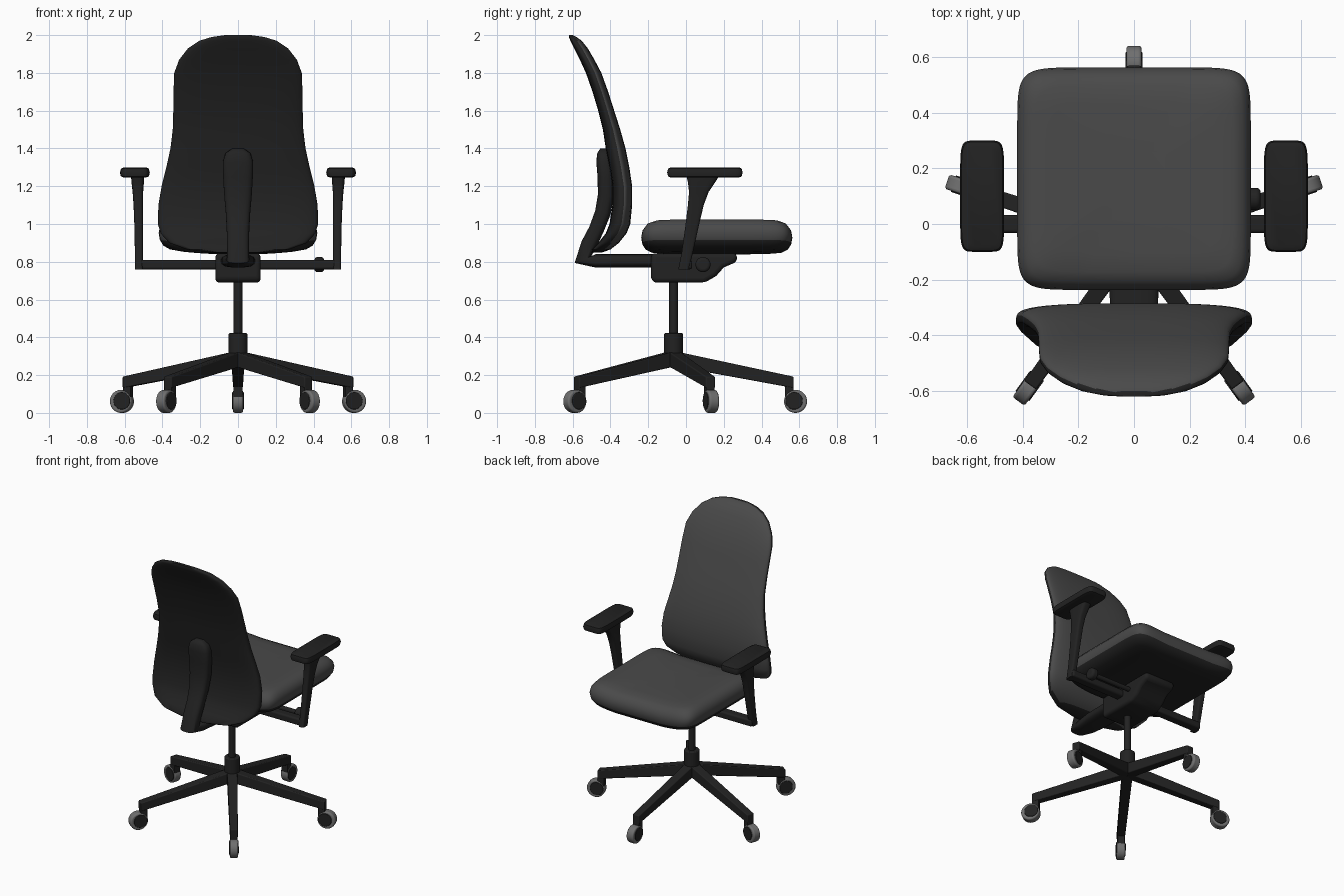
import bpy, bmesh, math
from mathutils import Matrix, Vector

if "Cube" in bpy.data.objects:
    bpy.data.objects.remove(bpy.data.objects["Cube"])


def material(name, v):
    m = bpy.data.materials.new(name)
    m.diffuse_color = (v, v, v, 1)
    m.use_nodes = True
    m.node_tree.nodes["Principled BSDF"].inputs["Base Color"].default_value = m.diffuse_color
    return m


FABRIC = material("grey fabric", 0.068)
PLASTIC = material("black plastic", 0.016)
WHEEL = material("wheel grey", 0.16)


def finish(name, bm, mats, rule=None, bevel=0.0, angle=40):
    bmesh.ops.recalc_face_normals(bm, faces=bm.faces)
    if rule:
        for f in bm.faces:
            f.material_index = rule(f)
    me = bpy.data.meshes.new(name)
    bm.to_mesh(me)
    bm.free()
    for m in mats:
        me.materials.append(m)
    ob = bpy.data.objects.new(name, me)
    bpy.context.collection.objects.link(ob)
    if bevel:
        mod = ob.modifiers.new("bevel", 'BEVEL')
        mod.width = bevel
        mod.segments = 4
        mod.limit_method = 'ANGLE'
    bpy.ops.object.select_all(action='DESELECT')
    ob.select_set(True)
    bpy.context.view_layer.objects.active = ob
    bpy.ops.object.shade_smooth_by_angle(angle=math.radians(angle))
    return ob


def loft(name, rings, mats, rule=None, bevel=0.0, mat=None, angle=40):
    """Skin a list of closed rings and cap both ends."""
    bm = bmesh.new()
    vs = [[bm.verts.new(p) for p in r] for r in rings]
    n = len(vs[0])
    for a, b in zip(vs, vs[1:]):
        for i in range(n):
            bm.faces.new((a[i], a[(i + 1) % n], b[(i + 1) % n], b[i]))
    bm.faces.new(vs[0])
    bm.faces.new(vs[-1])
    if mat:
        bm.transform(mat)
    return finish(name, bm, mats, rule, bevel, angle)


def oval(a, b, p=2.0, n=32):
    """Superellipse outline: p = 2 is an ellipse, larger is boxier."""
    out = []
    for i in range(n):
        t = 2 * math.pi * (i + 0.5) / n
        c, s = math.cos(t), math.sin(t)
        out.append((math.copysign(abs(c) ** (2 / p), c) * a,
                    math.copysign(abs(s) ** (2 / p), s) * b))
    return out


def rect(x, cz, hw, hh):
    return [(x, -hw, cz - hh), (x, hw, cz - hh), (x, hw, cz + hh), (x, -hw, cz + hh)]


def box(name, lo, hi, mats, bevel=0.0, mat=None):
    cz, hh = (lo[2] + hi[2]) / 2, (hi[2] - lo[2]) / 2
    rings = [[(x, y, z) for y, z in ((lo[1], lo[2]), (hi[1], lo[2]), (hi[1], hi[2]), (lo[1], hi[2]))]
             for x in (lo[0], hi[0])]
    return loft(name, rings, mats, bevel=bevel, mat=mat)


def cylinder(name, r, depth, mat, mats, bevel=0.0, n=32):
    rings = [[(x, y, z) for x, y in oval(r, r, 2, n)] for z in (-depth / 2, depth / 2)]
    return loft(name, rings, mats, bevel=bevel, mat=mat)


# seat: stacked rounded outlines, sagging in the middle
def sag(x):
    return 0.032 * (x / 0.42) ** 2


layers = [(0.30, 0.838), (0.13, 0.838), (0.06, 0.842), (0.025, 0.857), (0.006, 0.885), (0.0, 0.92),
          (0.006, 0.952), (0.03, 0.985), (0.065, 1.0), (0.13, 1.008), (0.30, 1.01)]
seat = [[(x, y + 0.163, z + sag(x)) for x, y in oval(0.42 - i, 0.40 - i, 9, 96)] for i, z in layers]
loft("seat", seat, [FABRIC, PLASTIC],
     lambda f: int(f.calc_center_median().z - sag(f.calc_center_median().x) < 0.9), angle=60)

# backrest: horizontal slices (z, half width, rear y, front y)
slices = [(0.848, 0.14, -0.50, -0.45), (0.865, 0.27, -0.50, -0.40), (0.90, 0.365, -0.465, -0.355),
          (0.95, 0.41, -0.425, -0.315), (1.0, 0.425, -0.405, -0.295), (1.1, 0.422, -0.39, -0.285),
          (1.2, 0.405, -0.39, -0.285), (1.3, 0.38, -0.405, -0.30), (1.4, 0.358, -0.425, -0.32),
          (1.5, 0.346, -0.44, -0.348), (1.6, 0.343, -0.465, -0.38), (1.7, 0.342, -0.495, -0.412),
          (1.8, 0.338, -0.53, -0.448), (1.87, 0.312, -0.562, -0.485), (1.93, 0.265, -0.592, -0.52),
          (1.97, 0.205, -0.612, -0.552), (1.99, 0.14, -0.62, -0.58), (2.0, 0.07, -0.62, -0.60)]
back = [[(x, y + (yb + yf) / 2, z) for x, y in oval(w, (yf - yb) / 2, 3, 48)] for z, w, yb, yf in slices]
loft("backrest", back, [FABRIC, PLASTIC],
     lambda f: int(f.normal.y < 0.15 or f.calc_center_median().z < 0.86), angle=60)

# back support spine: (y, z, half width, half thickness)
path = [(-0.15, 0.805, 0.09, 0.035), (-0.38, 0.805, 0.085, 0.035), (-0.48, 0.805, 0.07, 0.035),
        (-0.545, 0.812, 0.06, 0.048), (-0.515, 0.89, 0.058, 0.042), (-0.475, 0.97, 0.06, 0.04),
        (-0.44, 1.06, 0.065, 0.042), (-0.424, 1.15, 0.073, 0.043), (-0.425, 1.25, 0.079, 0.043),
        (-0.432, 1.33, 0.08, 0.043), (-0.435, 1.375, 0.066, 0.036), (-0.436, 1.4, 0.03, 0.018)]
spine = []
for k, (y, z, w, t) in enumerate(path):
    a, b = path[max(k - 1, 0)], path[min(k + 1, len(path) - 1)]
    d = Vector((b[0] - a[0], b[1] - a[1])).normalized()
    spine.append([(u, y - d.y * v, z + d.x * v) for u, v in oval(w, t, 3)])
loft("back_support", spine, [PLASTIC], angle=60)

# tilt mechanism under the seat
prof = [(-0.185, 0.845), (-0.185, 0.70), (-0.16, 0.69), (0.10, 0.69), (0.16, 0.725),
        (0.20, 0.77), (0.27, 0.80), (0.27, 0.845)]
loft("tilt_mechanism", [[(x, y, z) for y, z in prof] for x in (-0.12, 0.12)], [PLASTIC], bevel=0.03)

# adjustment lever with knob on one side
side = Matrix.Rotation(math.pi / 2, 4, 'Y')
cylinder("lever_rod", 0.016, 0.34, Matrix.Translation((0.26, 0.09, 0.785)) @ side, [PLASTIC])
cylinder("lever_knob", 0.04, 0.05, Matrix.Translation((0.43, 0.09, 0.785)) @ side, [PLASTIC], 0.015)

# armrests: bar, flared post and pad on each side
post = [(0.76, 0.525, -0.013, 0.021, 0.028), (0.85, 0.525, 0.007, 0.021, 0.03), (1.0, 0.526, 0.034, 0.023, 0.036),
        (1.1, 0.528, 0.052, 0.025, 0.042), (1.17, 0.53, 0.068, 0.028, 0.052),
        (1.22, 0.531, 0.082, 0.033, 0.072), (1.25, 0.531, 0.088, 0.035, 0.085)]
for s, tag in ((1, "right"), (-1, "left")):
    box(tag + "_arm_bar", (min(s * 0.1, s * 0.54), -0.032, 0.76), (max(s * 0.1, s * 0.54), 0.032, 0.81), [PLASTIC], 0.012)
    loft(tag + "_arm_post", [[(s * xc + x, yc + y, z) for x, y in oval(hx, hy, 4)]
                             for z, xc, yc, hx, hy in post], [PLASTIC])
    pad = [[(s * 0.546 + x, 0.1 + y, z) for x, y in oval(0.079 - i, 0.2 - i, 7, 64)]
           for i, z in ((0.02, 1.246), (0.005, 1.252), (0.0, 1.272), (0.005, 1.293), (0.02, 1.30))]
    loft(tag + "_arm_pad", pad, [PLASTIC])

# gas column and hub
CY = -0.066
cylinder("gas_column", 0.023, 0.32, Matrix.Translation((0, CY, 0.56)), [PLASTIC])
cylinder("hub", 0.05, 0.14, Matrix.Translation((0, CY, 0.352)), [PLASTIC], 0.006)

# five legs with casters
flat = Matrix.Rotation(math.pi / 2, 4, 'X')
for k in range(5):
    m = Matrix.Translation((0, CY, 0)) @ Matrix.Rotation(math.radians(90 + 72 * k), 4, 'Z')
    loft(f"leg_{k + 1}", [rect(0.0, 0.288, 0.034, 0.04), rect(0.635, 0.162, 0.026, 0.03)],
         [PLASTIC], bevel=0.006, mat=m)
    box(f"caster_post_{k + 1}", (0.59, -0.024, 0.06), (0.635, 0.024, 0.185), [PLASTIC], 0.005, m)
    cylinder(f"caster_wheel_{k + 1}", 0.061, 0.054, m @ Matrix.Translation((0.646, 0, 0.061)) @ flat, [WHEEL], 0.01)
    cylinder(f"caster_hood_{k + 1}", 0.046, 0.062, m @ Matrix.Translation((0.638, 0, 0.064)) @ flat, [PLASTIC], 0.004)
